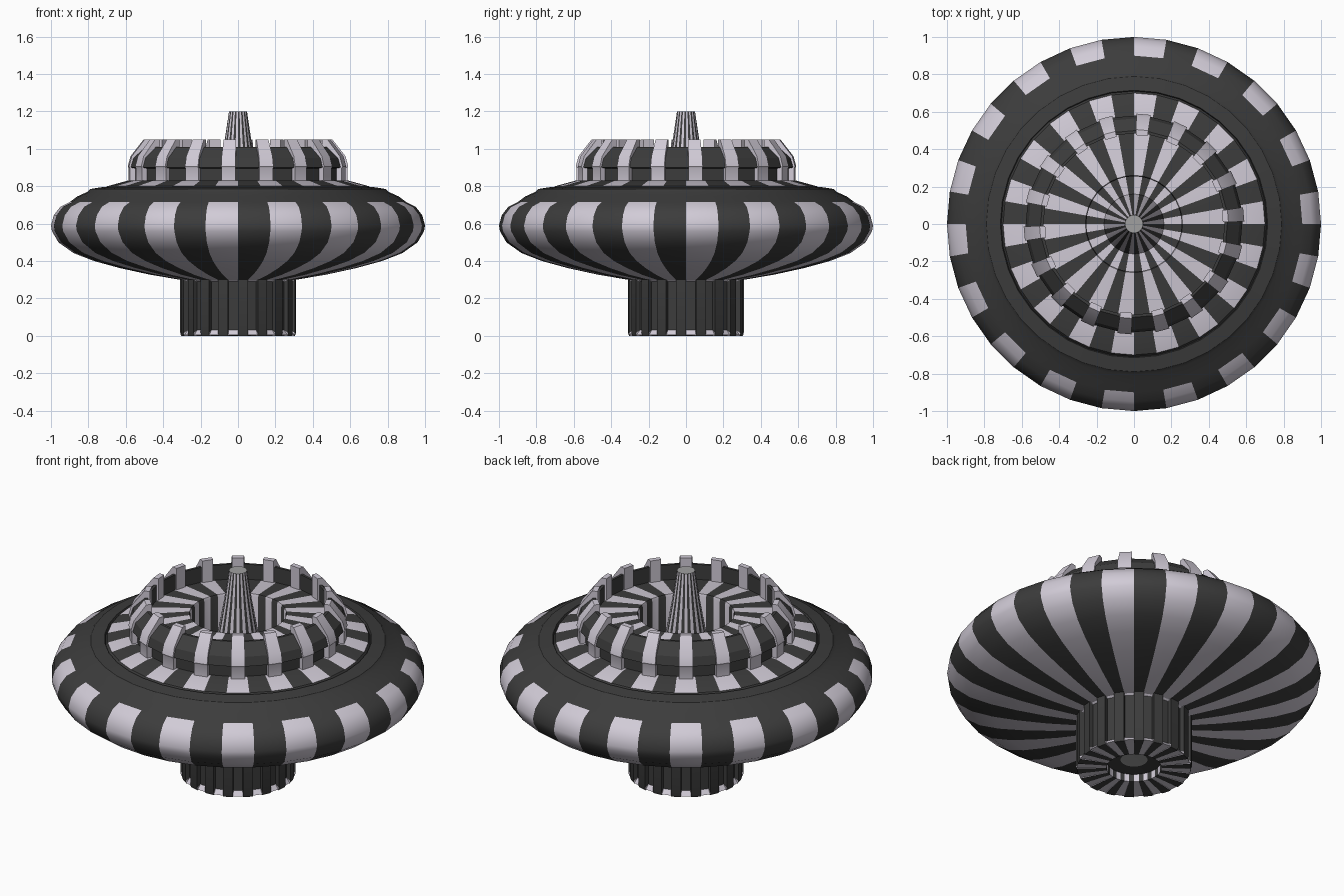
import bpy, bmesh
from math import radians, cos, sin

if "Cube" in bpy.data.objects:
    bpy.data.objects.remove(bpy.data.objects["Cube"])


def material(name, rgb):
    m = bpy.data.materials.new(name)
    m.diffuse_color = (*rgb, 1)
    m.use_nodes = True
    m.node_tree.nodes["Principled BSDF"].inputs["Base Color"].default_value = m.diffuse_color
    return m


MATS = [material("dark", (0.045, 0.045, 0.045)),
        material("light", (0.64, 0.60, 0.68)),
        material("grey", (0.35, 0.35, 0.35))]
D, L, G = 0, 1, 2


def striped_lathe(name, even, odd=None, even_mat=L, odd_mat=D, width=10):
    """Spin two profiles of (r, z) in 18 alternating sectors.
    Materials may be one index or one index per profile segment."""
    odd = odd or even
    n = len(even) - 1
    em = [even_mat] * n if isinstance(even_mat, int) else even_mat
    om = [odd_mat] * n if isinstance(odd_mat, int) else odd_mat
    bm, welded = bmesh.new(), {}

    def vert(p, deg):
        a = radians(deg)
        co = (p[0] * cos(a), p[0] * sin(a), p[1])
        key = tuple(round(c, 5) + 0.0 for c in co)
        if key not in welded:
            welded[key] = bm.verts.new(co)
        return welded[key]

    def face(corners, mat):
        vs = list(dict.fromkeys(vert(p, a) for p, a in corners))
        if len(vs) > 2 and not bm.faces.get(vs):
            bm.faces.new(vs).material_index = mat

    for k in range(18):
        a0 = 20 * k + 5 - width / 2
        a1 = a0 + width
        a2 = a0 + 20
        for i in range(n):
            e0, e1, o0, o1 = even[i], even[i + 1], odd[i], odd[i + 1]
            face([(e0, a0), (e0, a1), (e1, a1), (e1, a0)], em[i])
            face([(o0, a1), (o0, a2 % 360), (o1, a2 % 360), (o1, a1)], om[i])
            for a in (a0, a1):  # steps between raised and sunken sectors
                face([(e0, a), (e1, a), (o1, a), (o0, a)], em[i])
    bmesh.ops.recalc_face_normals(bm, faces=bm.faces[:])
    me = bpy.data.meshes.new(name)
    bm.to_mesh(me)
    bm.free()
    ob = bpy.data.objects.new(name, me)
    bpy.context.collection.objects.link(ob)
    for m in MATS:
        me.materials.append(m)
    bpy.ops.object.select_all(action='DESELECT')
    ob.select_set(True)
    bpy.context.view_layer.objects.active = ob
    bpy.ops.object.shade_smooth_by_angle(angle=radians(30))
    return ob


# Bulging saucer body with a plain dark shoulder and striped inner ledge
striped_lathe("body",
              [(0.27, 0.295), (0.31, 0.30), (0.47, 0.327), (0.63, 0.362), (0.77, 0.40),
               (0.88, 0.443), (0.96, 0.50), (0.995, 0.56), (1.0, 0.59), (0.985, 0.645),
               (0.95, 0.69), (0.90, 0.715), (0.86, 0.745), (0.805, 0.77), (0.79, 0.785),
               (0.715, 0.797), (0.71, 0.785), (0.70, 0.80), (0.59, 0.83), (0.50, 0.83)],
              even_mat=[L] * 11 + [D] * 6 + [L] * 2)

# Toothed crown: narrow pale teeth standing above dark sectors
striped_lathe("crown",
              [(0.585, 0.815), (0.585, 0.895), (0.59, 0.905), (0.575, 0.96),
               (0.505, 1.05), (0.475, 1.05), (0.475, 0.92)],
              [(0.555, 0.815), (0.555, 0.895), (0.58, 0.90), (0.565, 0.95),
               (0.50, 1.01), (0.485, 1.01), (0.485, 0.92)], width=7.5)

# Striped dish with a deep central well
striped_lathe("dish_and_well",
              [(0.50, 0.92), (0.26, 0.945), (0.255, 0.93), (0.255, 0.55), (0.15, 0.55)])

# Tapered spire rising from the well
striped_lathe("spire",
              [(0.16, 0.55), (0.105, 0.85), (0.075, 1.02), (0.048, 1.20), (0, 1.20)],
              even_mat=[L, L, L, G], odd_mat=[D, D, D, G])

# Ribbed dark base with pale feet, striped underside and a recess
striped_lathe("base",
              [(0.31, 0.31), (0.285, 0.29), (0.285, 0.03), (0.305, 0.005),
               (0.147, 0.005), (0.147, 0.05), (0.072, 0.055), (0, 0.055)],
              [(0.31, 0.31), (0.31, 0.30), (0.31, 0.015), (0.305, 0.0),
               (0.147, 0.005), (0.147, 0.05), (0.072, 0.055), (0, 0.055)],
              even_mat=[L, D, L, L, L, D, G], odd_mat=[D, D, D, D, D, D, G])
